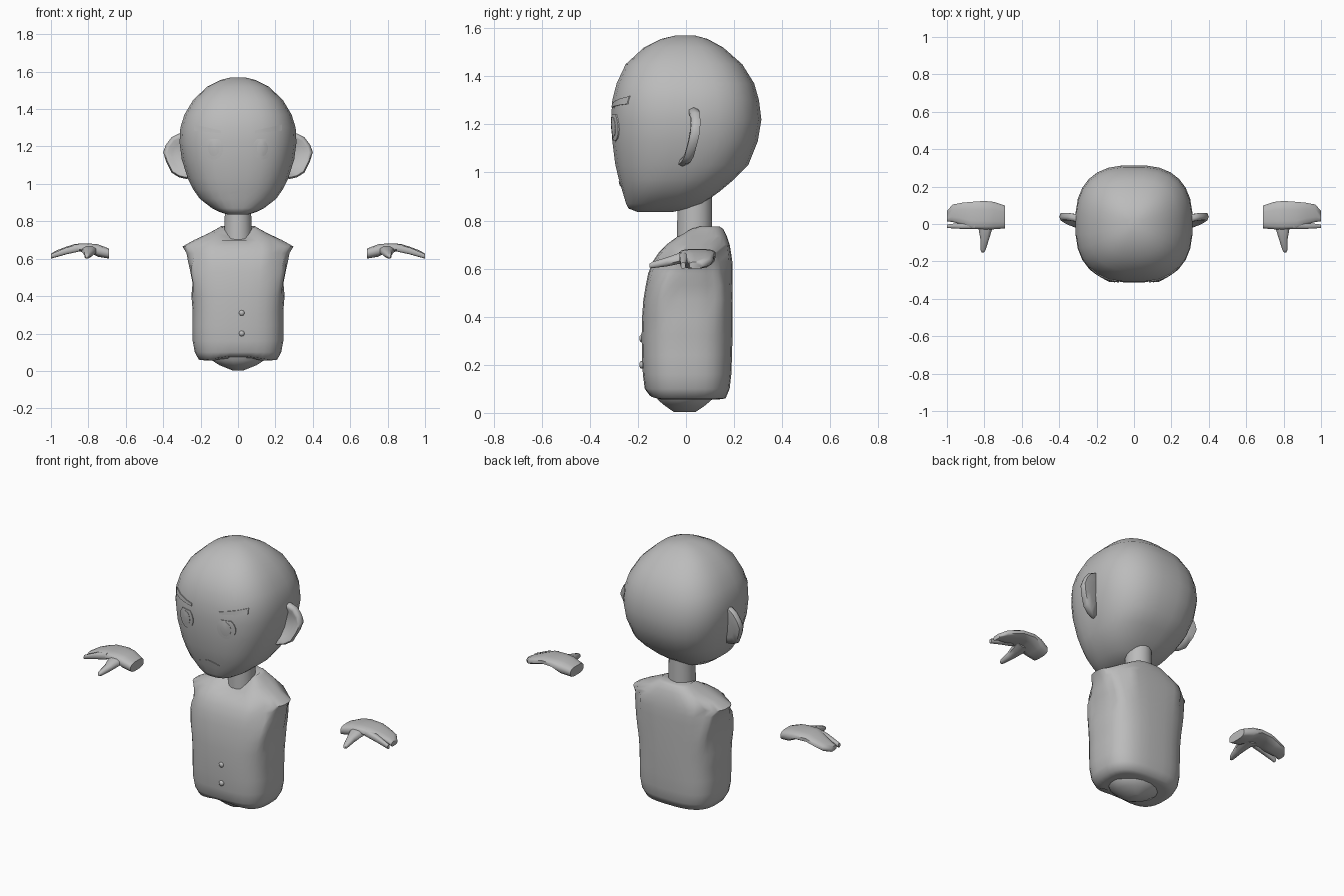
import bpy, bmesh, math
from mathutils import Vector
from mathutils.bvhtree import BVHTree

clay = bpy.data.materials.new("clay_grey")
clay.diffuse_color = (0.5, 0.5, 0.5, 1)


def make(name, verts, faces, angle=50):
    me = bpy.data.meshes.new(name)
    me.from_pydata([tuple(v) for v in verts], [], faces)
    bm = bmesh.new()
    bm.from_mesh(me)
    bmesh.ops.recalc_face_normals(bm, faces=bm.faces)
    bm.to_mesh(me)
    bm.free()
    me.materials.append(clay)
    me.shade_smooth()
    me.set_sharp_from_angle(angle=math.radians(angle))
    ob = bpy.data.objects.new(name, me)
    bpy.context.collection.objects.link(ob)
    return ob


def oval(cu, cv, hu, hv, n=24, p=2.0):
    """Superellipse outline in 2D."""
    pts = []
    for i in range(n):
        a = 2 * math.pi * (i + 0.5) / n
        c, s = math.cos(a), math.sin(a)
        pts.append((cu + hu * math.copysign(abs(c) ** (2 / p), c),
                    cv + hv * math.copysign(abs(s) ** (2 / p), s)))
    return pts


def loft(name, rings, angle=50):
    """Skin a list of equal rings and cap both ends."""
    n = len(rings[0])
    verts = [v for r in rings for v in r]
    faces = [(k * n + i, k * n + (i + 1) % n, (k + 1) * n + (i + 1) % n, (k + 1) * n + i)
             for k in range(len(rings) - 1) for i in range(n)]
    faces += [tuple(range(n)), tuple(range(len(verts) - n, len(verts)))]
    return make(name, verts, faces, angle)


def stack(rows, n, p):
    """Rows of z, half width, front y, back y become horizontal rings."""
    return [[(x, y, z) for x, y in oval(0, (f + b) / 2, w, (b - f) / 2, n, p)]
            for z, w, f, b in rows]


# Head
head = loft("head", stack([
    (0.835, 0.05, -0.20, -0.06), (0.85, 0.10, -0.24, 0.02), (0.87, 0.14, -0.25, 0.07),
    (0.92, 0.205, -0.265, 0.14), (0.97, 0.24, -0.28, 0.20), (1.03, 0.27, -0.295, 0.26),
    (1.13, 0.302, -0.308, 0.30), (1.22, 0.314, -0.313, 0.315), (1.30, 0.31, -0.308, 0.305),
    (1.37, 0.288, -0.29, 0.285), (1.45, 0.24, -0.252, 0.235), (1.52, 0.165, -0.175, 0.155),
    (1.555, 0.095, -0.105, 0.09), (1.57, 0.035, -0.04, 0.035)], 28, 2.6), 70)
tree = BVHTree.FromPolygons([v.co for v in head.data.vertices],
                            [tuple(p.vertices) for p in head.data.polygons])


def on_face(x, z, lift):
    hit = tree.ray_cast(Vector((x, -1, z)), Vector((0, 1, 0)))
    return (x, (hit[0].y if hit[0] else -0.25) - lift, z)


def face_strip(name, top, low, lift):
    """Thin raised strip that follows the face."""
    n = len(top)
    verts = [on_face(x, z, d) for d in (lift, -0.004) for row in (top, low) for x, z in row]
    faces = []
    for i in range(n - 1):
        faces.append((i, i + 1, n + i + 1, n + i))
        faces.append((2 * n + i, 2 * n + i + 1, i + 1, i))
        faces.append((n + i, n + i + 1, 3 * n + i + 1, 3 * n + i))
    faces += [(0, n, 3 * n, 2 * n), (n - 1, 2 * n - 1, 4 * n - 1, 3 * n - 1)]
    make(name, verts, faces, 30)


# Frowning mouth
xs = [-0.065 + 0.13 * i / 8 for i in range(9)]
arch = [0.962 - 4.5 * x * x for x in xs]
face_strip("mouth", list(zip(xs, arch)),
           [(x, z - 0.013 * (1 - (x / 0.07) ** 2)) for x, z in zip(xs, arch)], 0.004)

for side, s in (("right", 1), ("left", -1)):
    # Eye and its iris, as thin domed plates
    for part, hx, hz, lift in (("eye", 0.052, 0.06, 0.005), ("iris", 0.03, 0.042, 0.008)):
        rings = []
        for k, d in ((1, -0.004), (1, lift), (0.5, lift + 0.002)):
            rings.append([on_face(x, min(z, 1.24), d)
                          for x, z in oval(s * 0.13, 1.19, hx * k, hz * k, 16)])
        loft(side + "_" + part, rings, 30)

    # Slanting brow
    bx = [0.09 + 0.145 * i / 6 for i in range(7)]
    face_strip(side + "_brow", [(s * x, 1.285 + 0.22 * (x - 0.09)) for x in bx],
               [(s * x, 1.27 + 0.10 * (x - 0.09)) for x in bx], 0.006)

    # Ear: rounded back, rim and hollow front
    edge = [(0.27, 1.25), (0.315, 1.27), (0.355, 1.25), (0.385, 1.21), (0.40, 1.17),
            (0.385, 1.12), (0.355, 1.06), (0.315, 1.035), (0.27, 1.025)]
    rings = []
    for k, y in ((0.6, 0.05), (0.93, 0.042), (1.0, 0.02), (0.93, 0.004), (0.8, 0.005), (0.6, 0.022)):
        ring = []
        for ex, ez in edge:
            x, z = 0.29 + (ex - 0.29) * k, 1.15 + (ez - 1.15) * k
            ring.append((s * x, y + 0.15 * (z - 1.15) + 0.25 * (x - 0.34), z))
        rings.append(ring)
    loft(side + "_ear", rings, 60)

    # Palm with joined fingers
    def limb(name, rows, n):
        loft(side + name, [[(s * x, y, z) for y, z in
                            oval((a + b) / 2, (lo + hi) / 2, (b - a) / 2, (hi - lo) / 2, n, 3)]
                           for x, a, b, lo, hi in rows], 55)

    limb("_hand", [(0.69, -0.025, 0.10, 0.60, 0.655), (0.75, -0.03, 0.12, 0.61, 0.678),
                   (0.80, -0.03, 0.125, 0.637, 0.682), (0.87, -0.027, 0.12, 0.637, 0.68),
                   (0.92, -0.005, 0.115, 0.622, 0.664), (0.97, 0.01, 0.105, 0.608, 0.645),
                   (1.0, 0.013, 0.07, 0.60, 0.628)], 12)
    limb("_index_finger", [(0.85, -0.027, 0.015, 0.637, 0.678), (0.92, -0.027, 0.008, 0.622, 0.66),
                           (1.0, -0.022, -0.002, 0.60, 0.625)], 8)
    # Thumb
    loft(side + "_thumb", [[(s * x, y, z) for x, z in oval(cx, cz, hx, hz, 8, 2.5)]
                           for y, cx, cz, hx, hz in ((0.03, 0.795, 0.65, 0.05, 0.022),
                                                     (-0.03, 0.795, 0.642, 0.038, 0.024),
                                                     (-0.08, 0.798, 0.628, 0.025, 0.02),
                                                     (-0.14, 0.807, 0.615, 0.014, 0.014),
                                                     (-0.152, 0.808, 0.612, 0.007, 0.008))], 55)

# Neck
loft("neck", stack([(0.70, 0.075, -0.04, 0.11), (0.93, 0.07, -0.035, 0.11)], 16, 2))

# Waistcoat torso with open neckline, armholes and curved hem
rings = stack([
    (0.055, 0.17, -0.12, 0.13), (0.06, 0.21, -0.155, 0.165), (0.10, 0.232, -0.172, 0.182),
    (0.16, 0.243, -0.18, 0.189), (0.24, 0.243, -0.184, 0.192), (0.32, 0.243, -0.185, 0.194),
    (0.40, 0.25, -0.183, 0.195), (0.47, 0.262, -0.178, 0.195), (0.53, 0.275, -0.168, 0.195),
    (0.58, 0.287, -0.158, 0.194), (0.63, 0.297, -0.138, 0.193), (0.665, 0.298, -0.115, 0.188),
    (0.70, 0.235, -0.085, 0.182), (0.735, 0.16, -0.045, 0.17), (0.765, 0.105, -0.01, 0.155),
    (0.775, 0.09, 0.0, 0.14)], 32, 2.9)
for ring in rings:
    for i, (x, y, z) in enumerate(ring):
        if z > 0.5:
            if y < 0.02 and abs(x) < 0.3 * (z - 0.5):
                y += 0.014
            if abs(x) > 0.2:
                y = 0.03 + (y - 0.03) * (1 - 1.6 * (z - 0.5))
        if 0.45 < z < 0.64 and -0.08 < y < 0.12 and abs(x) > 0.2:
            x *= 0.93
        if z < 0.08 and y < -0.1:
            z += 0.025 * (1 - min(1, abs(x) / 0.17))
        if z > 0.73 and y < 0.05:
            z -= 0.045 * (1 - min(1, abs(x) / 0.1))
        ring[i] = (x, y, z)
loft("waistcoat", rings, 60)

# Lower body stub
loft("waist", stack([(0.003, 0.03, -0.05, 0.04), (0.03, 0.10, -0.09, 0.08),
                     (0.055, 0.14, -0.12, 0.11), (0.09, 0.16, -0.13, 0.12)], 16, 2))

# Buttons
for i, z in enumerate((0.31, 0.20)):
    loft("button_%d" % (i + 1), [[(x, y, w) for x, w in oval(0.02, z, r, r, 10)]
                                 for y, r in ((-0.175, 0.015), (-0.188, 0.015), (-0.194, 0.008))])
